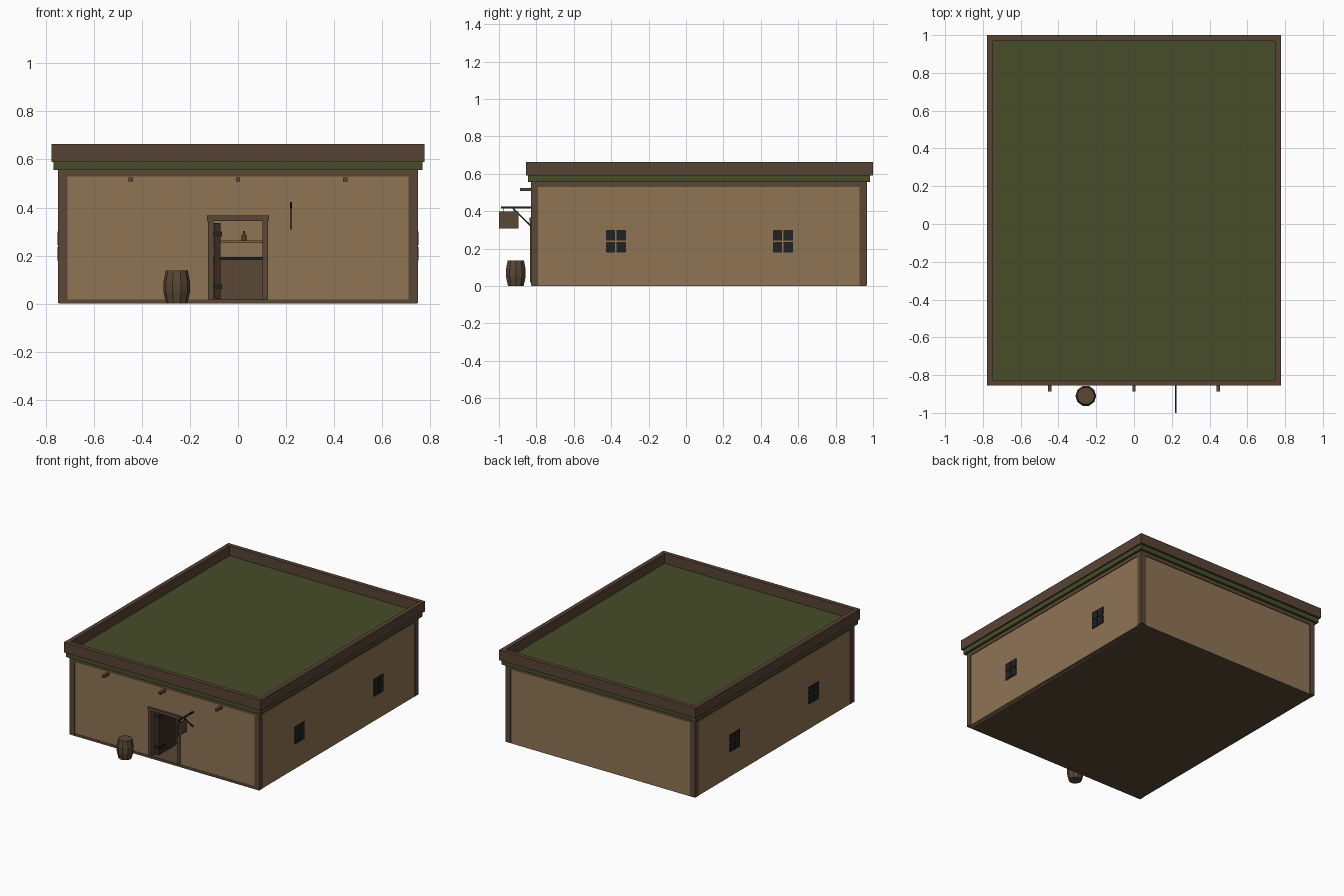
import bpy, bmesh, math
from mathutils import Vector

if "Cube" in bpy.data.objects:
    bpy.data.objects.remove(bpy.data.objects["Cube"])


def material(name, rgb):
    m = bpy.data.materials.new(name)
    m.diffuse_color = (*rgb, 1)
    m.use_nodes = True
    m.node_tree.nodes["Principled BSDF"].inputs["Base Color"].default_value = m.diffuse_color
    return m


PLASTER = material("tan plaster", (0.275, 0.174, 0.088))
TIMBER = material("brown timber", (0.100, 0.063, 0.036))
PARAPET = material("parapet brown", (0.097, 0.056, 0.034))
GREEN = material("roof green", (0.063, 0.074, 0.023))
DARK = material("dark glass", (0.015, 0.016, 0.017))
DOOR = material("dark door wood", (0.040, 0.024, 0.013))
SHELF = material("light shelf wood", (0.210, 0.120, 0.050))


def finish(name, bm, mat):
    bmesh.ops.recalc_face_normals(bm, faces=bm.faces)
    me = bpy.data.meshes.new(name)
    bm.to_mesh(me)
    bm.free()
    me.materials.append(mat)
    ob = bpy.data.objects.new(name, me)
    bpy.context.collection.objects.link(ob)
    return ob


def box(name, x, y, z, mat):
    """Box from (min, max) ranges on each axis."""
    bm = bmesh.new()
    bmesh.ops.create_cube(bm, size=1)
    for v in bm.verts:
        v.co = [r[0] if c < 0 else r[1] for c, r in zip(v.co, (x, y, z))]
    return finish(name, bm, mat)


def rod(name, a, b, size, mat):
    """Square bar between two points."""
    a, b = Vector(a), Vector(b)
    bm = bmesh.new()
    bmesh.ops.create_cube(bm, size=1)
    bmesh.ops.scale(bm, vec=(size, size, (b - a).length), verts=bm.verts)
    q = (b - a).to_track_quat('Z', 'Y')
    for v in bm.verts:
        v.co = q @ v.co + (a + b) / 2
    return finish(name, bm, mat)


def lathe(name, cx, cy, profile, sides, mat):
    """Closed faceted turning from (radius, z) pairs."""
    bm = bmesh.new()
    rings = [[bm.verts.new((cx + r * math.cos(math.tau * i / sides),
                            cy + r * math.sin(math.tau * i / sides), z))
              for i in range(sides)] for r, z in profile]
    for lo, hi in zip(rings, rings[1:]):
        for i in range(sides):
            j = (i + 1) % sides
            bm.faces.new((lo[i], lo[j], hi[j], hi[i]))
    bm.faces.new(rings[0])
    bm.faces.new(rings[-1])
    return finish(name, bm, mat)


X, Y0, Y1 = 0.75, -0.83, 0.968    # outer corners of the posts

# Floor
box("floor", (-0.742, 0.742), (Y0 + 0.003, Y1 - 0.006), (0, 0.018), TIMBER)

# Front wall with doorway cut into its outline
outline = [(-0.72, 0.018), (-0.107, 0.018), (-0.107, 0.347), (0.107, 0.347),
           (0.107, 0.018), (0.72, 0.018), (0.72, 0.54), (-0.72, 0.54)]
bm = bmesh.new()
face = bm.faces.new([bm.verts.new((x, Y0 + 0.005, z)) for x, z in outline])
ext = bmesh.ops.extrude_face_region(bm, geom=[face])
for v in ext["geom"]:
    if isinstance(v, bmesh.types.BMVert):
        v.co.y += 0.03
finish("front_wall", bm, PLASTER)

# Remaining walls
box("back_wall", (-0.72, 0.72), (Y1 - 0.035, Y1 - 0.005), (0, 0.54), PLASTER)
for s, side in ((-1, "left"), (1, "right")):
    xs = sorted((s * 0.715, s * 0.745))
    box(side + "_wall", xs, (Y0 + 0.02, Y1 - 0.02), (0, 0.54), PLASTER)
    # Corner posts
    px = sorted((s * 0.71, s * X))
    box(side + "_front_post", px, (Y0, Y0 + 0.04), (0.003, 0.53), TIMBER)
    box(side + "_back_post", px, (Y1 - 0.04, Y1), (0.003, 0.53), TIMBER)
    # Top beam along the side
    box(side + "_top_beam", px, (Y0 + 0.04, Y1 - 0.04), (0.53, 0.557), TIMBER)
    # Four-pane windows
    for yc in (-0.375, 0.518):
        for dy in (-1, 1):
            for dz in (-1, 1):
                y, z = yc + dy * 0.0285, 0.24 + dz * 0.0325
                box(side + "_window_pane", sorted((s * 0.744, s * 0.752)),
                    (y - 0.025, y + 0.025), (z - 0.028, z + 0.028), DARK)
for name, y in (("front", (Y0, Y0 + 0.04)), ("back", (Y1 - 0.04, Y1))):
    box(name + "_top_beam", (-X, X), y, (0.53, 0.557), TIMBER)

# Roof slab and parapet
box("roof_slab", (-0.767, 0.767), (-0.845, 0.985), (0.556, 0.592), GREEN)
for s in (-1, 1):
    box("side_parapet", sorted((s * 0.747, s * 0.777)), (-0.826, 0.97), (0.59, 0.663), PARAPET)
for y in ((-0.855, -0.825), (0.97, 1.0)):
    box("end_parapet", (-0.777, 0.777), y, (0.59, 0.664), PARAPET)

# Roof beam ends
for x in (-0.447, 0, 0.447):
    box("beam_end", (x - 0.009, x + 0.009), (-0.887, -0.82), (0.508, 0.525), TIMBER)

# Door frame
for s in (-1, 1):
    box("door_jamb", sorted((s * 0.103, s * 0.125)), (-0.835, -0.79), (0.018, 0.345), TIMBER)
box("door_lintel", (-0.13, 0.13), (-0.838, -0.788), (0.345, 0.366), TIMBER)

# Open door with hinges and handle
box("door_leaf", (-0.1, -0.072), (-0.79, -0.59), (0.02, 0.335), DOOR)
for z in (0.07, 0.29):
    box("door_hinge", (-0.103, -0.066), (-0.795, -0.72), (z - 0.01, z + 0.01), DARK)

# Counter, shelf and bottle inside
box("counter", (-0.4, 0.4), (0.3, 0.42), (0.018, 0.182), TIMBER)
box("counter_top", (-0.42, 0.42), (0.28, 0.44), (0.182, 0.194), DARK)
box("wall_shelf", (-0.4, 0.4), (0.85, 0.935), (0.252, 0.262), SHELF)
lathe("bottle", 0.025, 0.89, [(0.01, 0.262), (0.01, 0.285), (0.004, 0.292), (0.004, 0.302)], 8, SHELF)

# Hanging sign on a bracket
box("sign_arm", (0.216, 0.224), (-0.988, -0.82), (0.414, 0.424), DARK)
rod("sign_brace", (0.22, -0.925, 0.416), (0.22, -0.826, 0.318), 0.008, DARK)
box("sign_board", (0.216, 0.224), (-1.0, -0.896), (0.308, 0.398), TIMBER)
for y in (-0.975, -0.92):
    rod("sign_hanger", (0.22, y, 0.396), (0.22, y, 0.416), 0.003, DARK)

# Barrel
lathe("barrel", -0.255, -0.91, [(0.044, 0), (0.055, 0.048), (0.055, 0.09), (0.046, 0.137)], 10, TIMBER)
